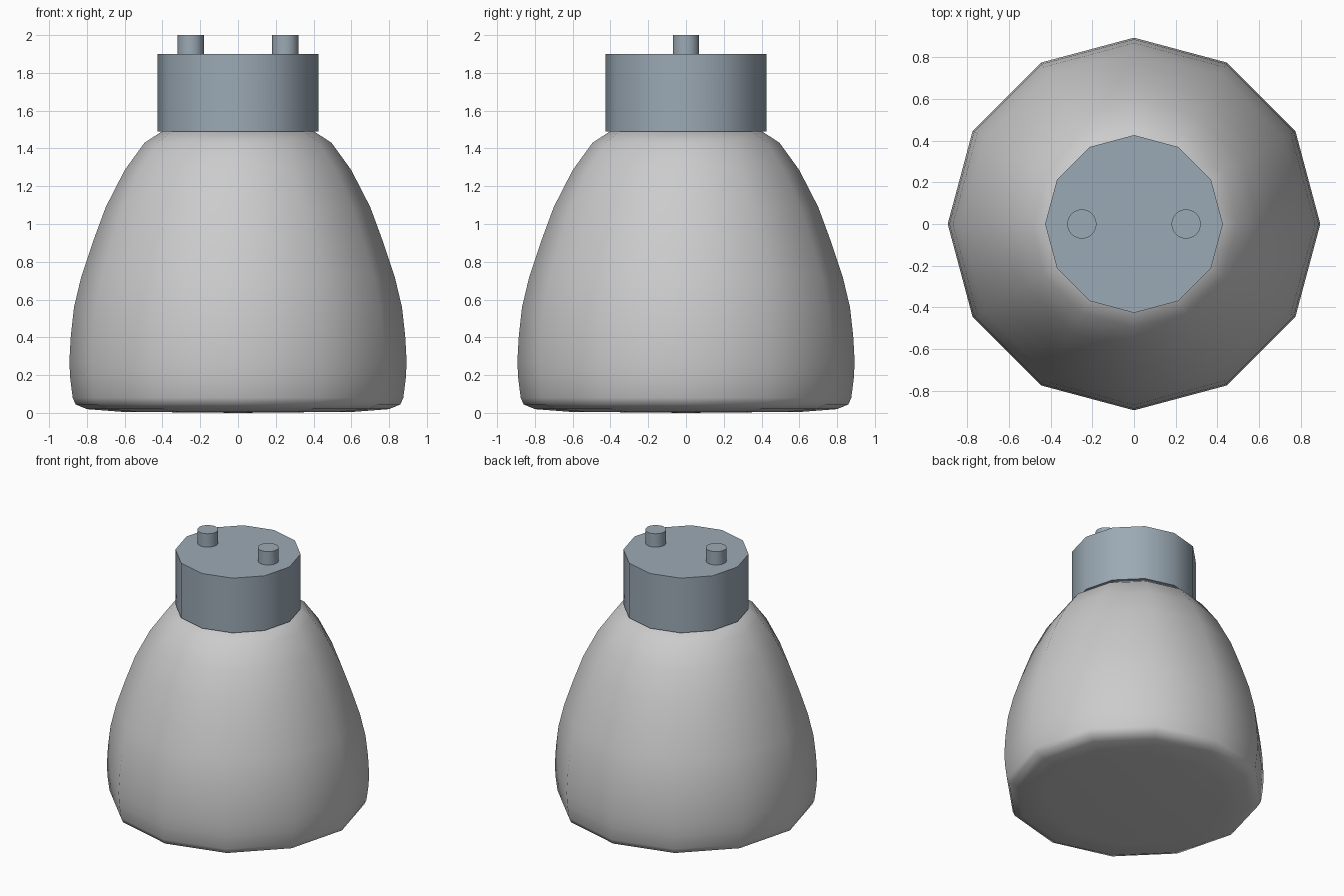
import bpy, bmesh
from math import pi, cos, sin, radians

if "Cube" in bpy.data.objects:
    bpy.data.objects.remove(bpy.data.objects["Cube"])


def lathe(name, profile, sides, center_x=0.0, mat=None):
    """Revolve an (r, z) profile around a vertical axis, closed at both ends."""
    bm = bmesh.new()
    rings = []
    for r, z in profile:
        if r == 0:
            rings.append([bm.verts.new((0, 0, z))] * sides)
        else:
            rings.append([bm.verts.new((r * cos(2 * pi * i / sides),
                                        r * sin(2 * pi * i / sides), z))
                          for i in range(sides)])
    for low, high in zip(rings, rings[1:]):
        for i in range(sides):
            j = (i + 1) % sides
            loop = list(dict.fromkeys((low[i], low[j], high[j], high[i])))
            bm.faces.new(loop)
    if profile[0][0] > 0:
        bm.faces.new(rings[0][::-1])
    if profile[-1][0] > 0:
        bm.faces.new(rings[-1])
    bmesh.ops.recalc_face_normals(bm, faces=bm.faces[:])
    mesh = bpy.data.meshes.new(name)
    bm.to_mesh(mesh)
    bm.free()
    obj = bpy.data.objects.new(name, mesh)
    obj.location.x = center_x
    bpy.context.collection.objects.link(obj)
    if mat:
        mesh.materials.append(mat)
    bpy.ops.object.select_all(action='DESELECT')
    obj.select_set(True)
    bpy.context.view_layer.objects.active = obj
    bpy.ops.object.shade_smooth_by_angle(angle=radians(50))
    return obj


metal = bpy.data.materials.new("blue_grey_metal")
metal.diffuse_color = (0.33, 0.40, 0.46, 1)
metal.use_nodes = True
metal.node_tree.nodes["Principled BSDF"].inputs["Base Color"].default_value = metal.diffuse_color

# Rounded twelve-sided bulb body, slightly convex underneath
lathe("lamp_body", [
    (0, 0), (0.62, 0.006), (0.80, 0.02), (0.86, 0.045), (0.875, 0.08),
    (0.888, 0.18), (0.893, 0.27), (0.885, 0.41), (0.868, 0.56),
    (0.83, 0.72), (0.77, 0.90), (0.70, 1.09), (0.60, 1.285),
    (0.495, 1.43), (0.40, 1.492)], 12)

# Twelve-sided base collar
lathe("base_collar", [(0.426, 1.49), (0.426, 1.90)], 12, mat=metal)

# Two round contact pins
for side, x in (("left", -0.25), ("right", 0.25)):
    lathe(side + "_pin", [(0.07, 1.88), (0.07, 2.0)], 32, x, metal)
